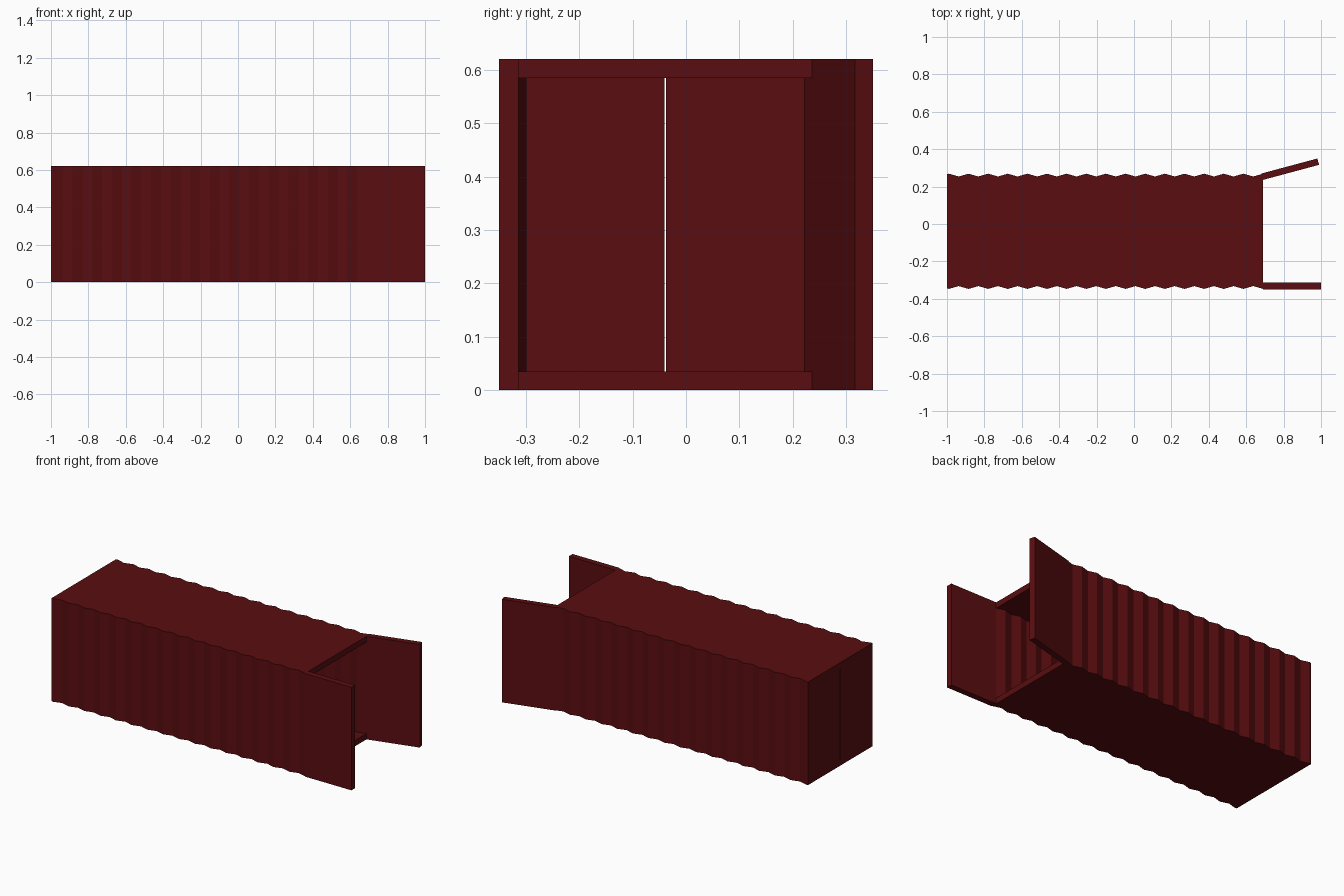
import bpy, bmesh, math

cube = bpy.data.objects.get("Cube")
if cube:
    bpy.data.objects.remove(cube)

red = bpy.data.materials.new("dark red paint")
red.use_nodes = True
colour = (0.1, 0.004, 0.005, 1)
red.diffuse_color = colour
red.node_tree.nodes["Principled BSDF"].inputs["Base Color"].default_value = colour

BACK, MOUTH = -1.0, 0.69       # ends of the box along x
MID, HEIGHT, SLAB = -0.039, 0.62, 0.035
RIDGES, DEPTH, WALL = 16, 0.015, 0.033
PEAK = 0.308                   # half width at a ridge


def prism(name, outline, z0, z1):
    """Extrude a flat outline upward into a solid part."""
    bm = bmesh.new()
    face = bm.faces.new([bm.verts.new((x, y, z0)) for x, y in outline])
    top = bmesh.ops.extrude_face_region(bm, geom=[face])["geom"]
    bmesh.ops.translate(bm, vec=(0, 0, z1 - z0),
                        verts=[v for v in top if isinstance(v, bmesh.types.BMVert)])
    bmesh.ops.recalc_face_normals(bm, faces=bm.faces)
    mesh = bpy.data.meshes.new(name)
    bm.to_mesh(mesh)
    bm.free()
    mesh.materials.append(red)
    obj = bpy.data.objects.new(name, mesh)
    bpy.context.collection.objects.link(obj)
    return obj


def zigzag(side, inset=0.0):
    """Corrugated line from the back to the mouth on one side."""
    first = BACK + 0.01
    step = (MOUTH - first) / (2 * RIDGES)
    half = PEAK - inset
    line = [(BACK, MID + side * (half - 0.003))]
    for i in range(2 * RIDGES + 1):
        line.append((first + i * step, MID + side * (half - DEPTH * (i % 2))))
    return line


# Corrugated side walls
for name, side in (("left_wall", 1), ("right_wall", -1)):
    prism(name, zigzag(side) + zigzag(side, WALL)[::-1], SLAB, HEIGHT - SLAB)

# Floor and roof follow the corrugated outline
outline = zigzag(-1) + zigzag(1)[::-1]
prism("floor", outline, 0, SLAB)
prism("roof", outline, HEIGHT - SLAB, HEIGHT)

# Closed end in two panels with a hairline gap
for name, side in (("end_panel_left", 1), ("end_panel_right", -1)):
    inner, outer = MID + side * 0.0015, MID + side * (PEAK - 0.02)
    prism(name, [(BACK, inner), (BACK, outer), (BACK + WALL, outer), (BACK + WALL, inner)],
          SLAB, HEIGHT - SLAB)


def door(name, x, y, angle, length, thick):
    """Door leaf hinged at its inner corner, swung by an angle."""
    c, s = math.cos(angle), math.sin(angle)
    corners = [(0, 0), (length, 0), (length, thick), (0, thick)]
    prism(name, [(x + c * u - s * v, y + s * u + c * v) for u, v in corners], 0, HEIGHT)


# Open doors, one straight and one splayed outward
door("right_door", MOUTH, -0.35, 0, 0.31, 0.036)
door("left_door", MOUTH, 0.236, math.radians(15), 0.31, 0.035)
